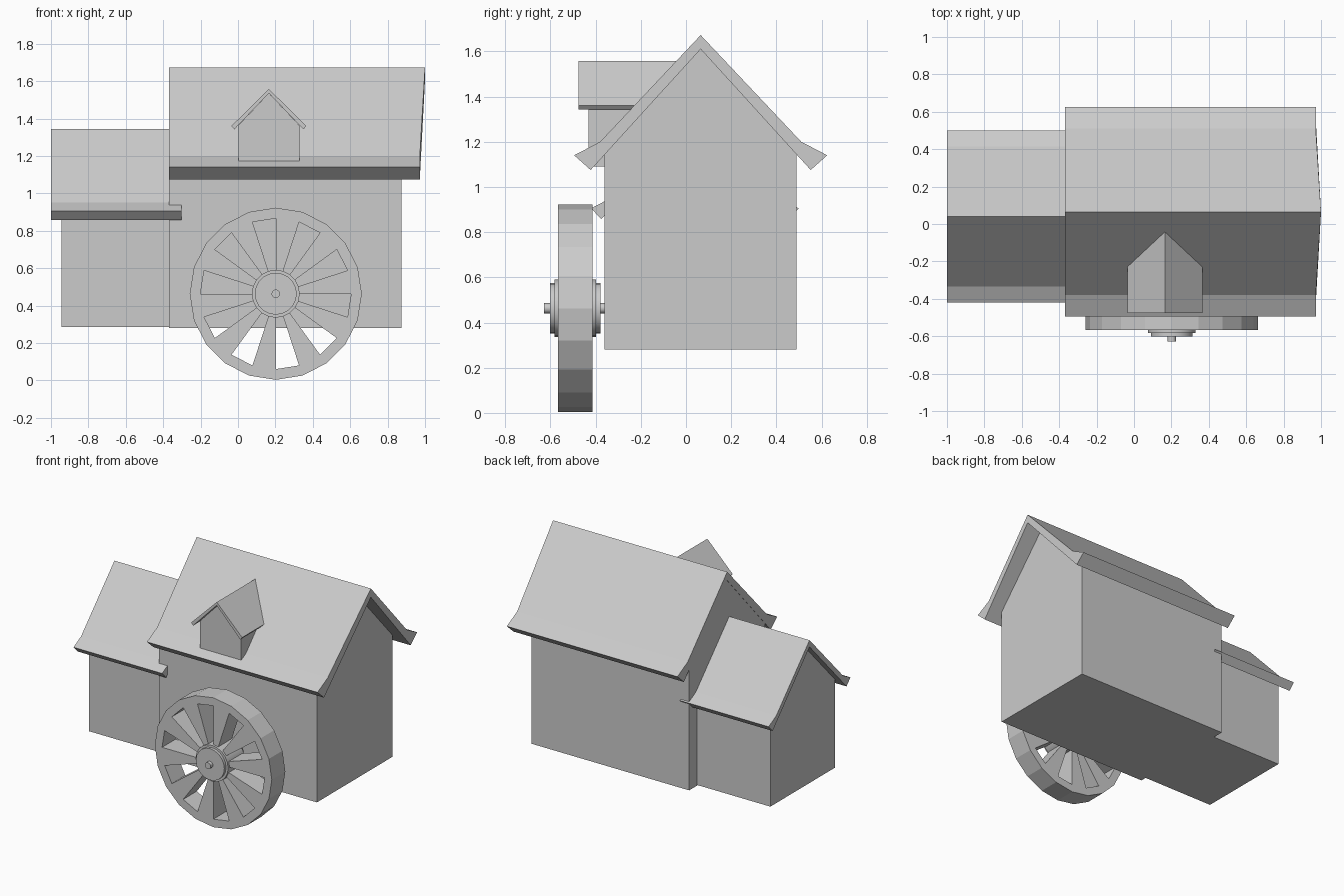
import bpy, bmesh, math

if "Cube" in bpy.data.objects:
    bpy.data.objects.remove(bpy.data.objects["Cube"])


def make_object(name, verts, faces):
    bm = bmesh.new()
    vs = [bm.verts.new(v) for v in verts]
    for f in faces:
        bm.faces.new([vs[i] for i in f])
    bmesh.ops.recalc_face_normals(bm, faces=bm.faces[:])
    mesh = bpy.data.meshes.new(name)
    bm.to_mesh(mesh)
    bm.free()
    obj = bpy.data.objects.new(name, mesh)
    bpy.context.collection.objects.link(obj)
    return obj


def prism(name, profile, t0, t1, axis):
    """Extrude a closed (across, z) profile along axis 'x' or 'y'."""
    n = len(profile)
    place = (lambda a, z, t: (t, a, z)) if axis == 'x' else (lambda a, z, t: (a, t, z))
    verts = [place(a, z, t) for t in (t0, t1) for a, z in profile]
    faces = [(i, (i + 1) % n, n + (i + 1) % n, n + i) for i in range(n)]
    faces += [tuple(range(n)), tuple(range(n, 2 * n))]
    return make_object(name, verts, faces)


def gable_wall(name, centre, half, base, eave, apex, t0, t1, axis):
    c = centre
    return prism(name, [(c - half, base), (c + half, base), (c + half, eave),
                        (c, apex), (c - half, eave)], t0, t1, axis)


def gable_roof(name, centre, outer, inner, t0, t1, axis):
    """outer and inner are half profiles from ridge to eave, as (offset, z)."""
    right = [(centre + a, z) for a, z in outer + inner[::-1]]
    left = [(centre - a, z) for a, z in (outer + inner[::-1])[1:-1]][::-1]
    return prism(name, right + left, t0, t1, axis)


# Main house, with the ridge leaning slightly past the eaves on the right end
gable_wall("house_walls", 0.065, 0.425, 0.28, 1.145, 1.61, -0.368, 0.873, 'x')
roof = gable_roof("house_roof", 0.065, [(0, 1.672), (0.445, 1.2), (0.56, 1.14)],
                  [(0, 1.61), (0.487, 1.075)], -0.37, 0.972, 'x')
for v in roof.data.vertices:
    if v.co.x > 0 and v.co.z > 1.5:
        v.co.x = 1.0

# Lower side annex; its roof runs a little into the house
gable_wall("annex_walls", 0.04, 0.362, 0.285, 0.915, 1.297, -0.945, -0.36, 'x')
gable_roof("annex_roof", 0.04, [(0, 1.345), (0.375, 0.95), (0.46, 0.905)],
           [(0, 1.297), (0.415, 0.858)], -1.0, -0.303, 'x')

# Dormer on the front roof slope
gable_wall("dormer_walls", 0.165, 0.163, 1.09, 1.363, 1.535, -0.432, -0.05, 'y')
gable_roof("dormer_roof", 0.165, [(0, 1.558), (0.2, 1.36)],
           [(0, 1.535), (0.185, 1.342)], -0.475, -0.03, 'y')

# Wheel: twenty segments, every second one open between hub and rim
WX, WZ, SEG = 0.202, 0.463, 20
radii = (0.46, 0.403, 0.122)
verts = []
for r in radii:
    for i in range(SEG):
        a = math.pi / 2 + math.tau * i / SEG
        verts.append((WX + r * math.cos(a), -0.49, WZ + r * math.sin(a)))
faces = [tuple(range(2 * SEG, 3 * SEG))]
for i in range(SEG):
    j = (i + 1) % SEG
    faces.append((i, j, SEG + j, SEG + i))
    if i % 2:
        faces.append((SEG + i, SEG + j, 2 * SEG + j, 2 * SEG + i))
wheel = make_object("wheel", verts, faces)
solid = wheel.modifiers.new("thickness", 'SOLIDIFY')
solid.thickness, solid.offset = 0.152, 0

# Hub rings and axle
for name, r, half, sides in (("hub_collar", 0.128, 0.092, 20),
                             ("hub_cap", 0.112, 0.112, 20),
                             ("axle", 0.023, 0.138, 12)):
    ring = [(WX + r * math.cos(math.tau * i / sides),
             WZ + r * math.sin(math.tau * i / sides)) for i in range(sides)]
    part = prism(name, ring, -0.49 - half, -0.49 + half, 'y')
    for p in part.data.polygons:
        p.use_smooth = len(p.vertices) == 4
    part.data.set_sharp_from_angle(angle=math.radians(40))
